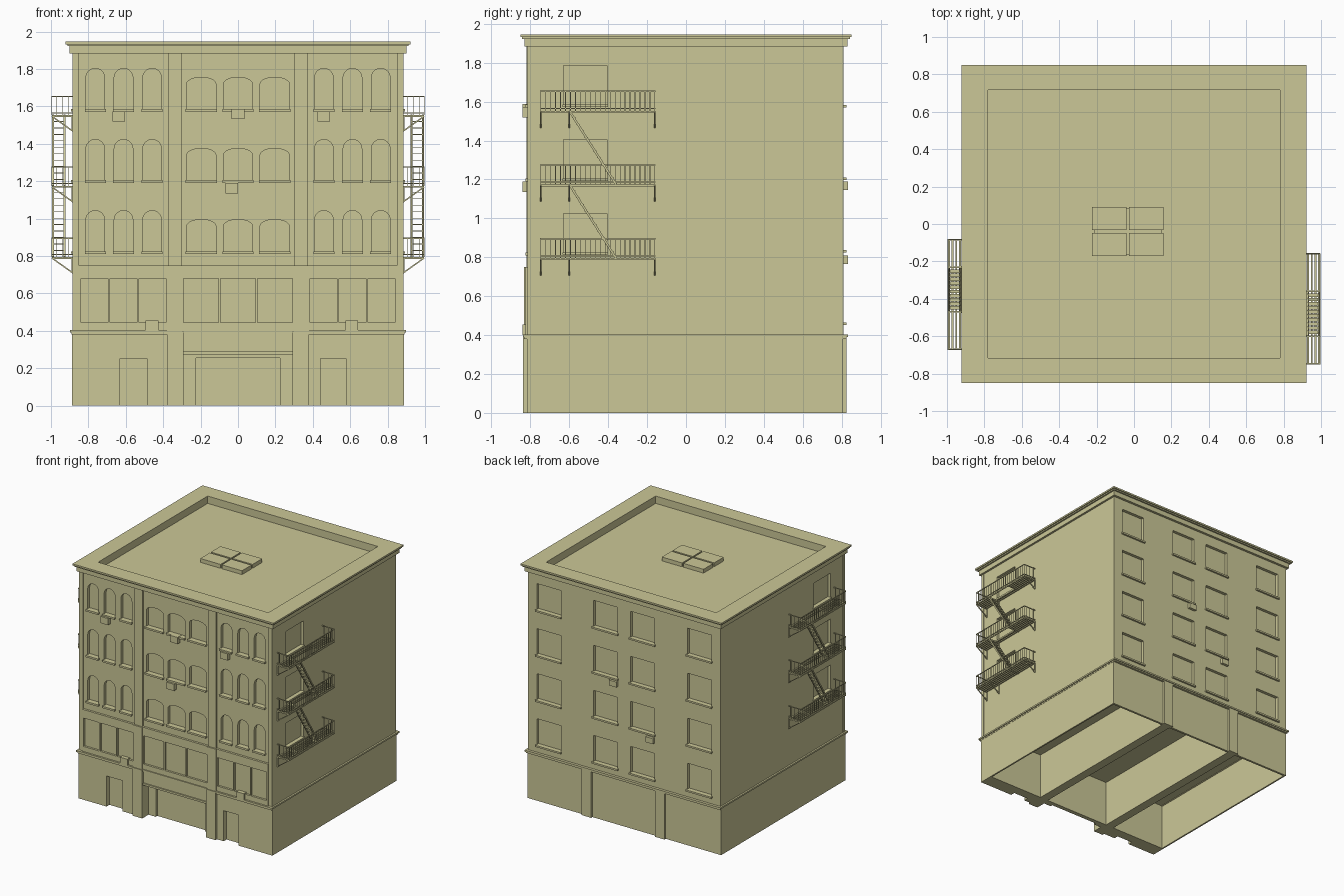
import bpy, bmesh, math
from mathutils import Vector, Matrix

cube = bpy.data.objects.get("Cube")
if cube:
    bpy.data.objects.remove(cube, do_unlink=True)

stone = bpy.data.materials.new("pale_stone")
stone.use_nodes = True
colour = (0.6, 0.575, 0.31, 1)
stone.diffuse_color = colour
stone.node_tree.nodes["Principled BSDF"].inputs["Base Color"].default_value = colour


class Part:
    """Collects simple solids into one named object."""

    def __init__(self, name):
        self.name, self.bm = name, bmesh.new()

    def box(self, x0, x1, y0, y1, z0, z1):
        size = Matrix.Diagonal((x1 - x0, y1 - y0, z1 - z0, 1))
        mid = Matrix.Translation(((x0 + x1) / 2, (y0 + y1) / 2, (z0 + z1) / 2))
        bmesh.ops.create_cube(self.bm, size=1, matrix=mid @ size)

    def bar(self, a, b, w=0.005):
        a, b = Vector(a), Vector(b)
        turn = (b - a).to_track_quat('Z', 'Y').to_matrix().to_4x4()
        size = Matrix.Diagonal((w, w, (b - a).length, 1))
        bmesh.ops.create_cube(self.bm, size=1, matrix=Matrix.Translation((a + b) / 2) @ turn @ size)

    def arch(self, x, half, z0, z1, rise, y0, y1):
        pts = [(x - half, z0), (x + half, z0)]
        for i in range(13):
            t = math.pi * i / 12
            pts.append((x + half * math.cos(t), z1 - rise + rise * math.sin(t)))
        face = self.bm.faces.new([self.bm.verts.new((px, y0, pz)) for px, pz in pts])
        out = bmesh.ops.extrude_face_region(self.bm, geom=[face])
        moved = [v for v in out["geom"] if isinstance(v, bmesh.types.BMVert)]
        bmesh.ops.translate(self.bm, verts=moved, vec=(0, y1 - y0, 0))

    def done(self, cutter=None):
        bmesh.ops.recalc_face_normals(self.bm, faces=self.bm.faces[:])
        mesh = bpy.data.meshes.new(self.name)
        self.bm.to_mesh(mesh)
        self.bm.free()
        mesh.materials.append(stone)
        ob = bpy.data.objects.new(self.name, mesh)
        bpy.context.collection.objects.link(ob)
        if cutter:
            mod = ob.modifiers.new("openings", 'BOOLEAN')
            mod.operation, mod.solver, mod.object = 'DIFFERENCE', 'EXACT', cutter
            mod.use_self = True
            bpy.context.view_layer.objects.active = ob
            bpy.ops.object.modifier_apply(modifier=mod.name)
            bpy.data.objects.remove(cutter, do_unlink=True)
        return ob


FLOORS = [0.825, 1.205, 1.585]
SIDE_BAY = [0.459, 0.612, 0.763]

# Upper walls with recessed windows, and their sills
walls, cuts, sills = Part("upper_walls"), Part("window_cutter"), Part("window_sills")
walls.box(-0.883, 0.883, -0.806, 0.81, 0.39, 1.885)
for z in FLOORS:
    front = [(s * x, 0.05, 0.218, 0.05) for s in (-1, 1) for x in SIDE_BAY]
    front += [(x, 0.078, 0.17, 0.035) for x in (-0.196, 0, 0.196)]
    for x, half, height, rise in front:
        cuts.arch(x, half, z, z + height, rise, -0.9, -0.78)
        sills.box(x - half - 0.006, x + half + 0.006, -0.825, -0.78, z - 0.015, z)
    for s in (-1, 1):
        cuts.box(min(s * 0.86, s), max(s * 0.86, s), -0.63, -0.405, z, z + 0.2)
        sills.box(min(s * 0.86, s * 0.893), max(s * 0.86, s * 0.893),
                  -0.636, -0.4, z - 0.012, z)
for k in range(4):
    z = 0.465 + 0.373 * k
    for x in (-0.69, -0.17, 0.17, 0.69):
        cuts.box(x - 0.11, x + 0.11, 0.785, 0.9, z, z + 0.215)
        sills.box(x - 0.118, x + 0.118, 0.78, 0.825, z - 0.014, z)
walls.done(cuts.done())
sills.done()

# Shop-level panels with large recessed panes
shop, cuts = Part("shop_level"), Part("shop_cutter")
for x0, x1 in ((-0.85, -0.375), (-0.302, 0.302), (0.375, 0.85)):
    shop.box(x0, x1, -0.824, -0.80, 0.40, 0.75)
    step = (x1 - x0 - 0.012) / 3
    for i in range(3):
        a = x0 + 0.006 + i * step
        cuts.box(a + 0.005, a + step - 0.005, -0.9, -0.807, 0.445, 0.68)
shop.done(cuts.done())

# Pilasters dividing the facade
pil = Part("pilasters")
for s in (-1, 1):
    def pair(a, b, y0, y1, z0, z1):
        pil.box(min(s * a, s * b), max(s * a, s * b), y0, y1, z0, z1)
    pair(0.303, 0.372, -0.82, -0.79, 0.75, 1.89)
    pair(0.297, 0.38, -0.832, -0.79, 0.40, 0.75)
    pair(0.292, 0.38, -0.838, -0.79, 0, 0.40)
    pair(0.292, 0.38, 0.79, 0.825, 0, 0.385)
    pair(0.85, 0.884, -0.816, -0.79, 0.40, 1.89)
pil.done()

# Hollow ground floor: three cells open below, entrances cut in the front
base, cuts = Part("ground_floor"), Part("ground_cutter")
base.box(-0.888, 0.888, -0.818, 0.808, 0, 0.392)
for x0, x1 in ((-0.875, -0.375), (-0.3, 0.3), (0.375, 0.875)):
    cuts.box(x0, x1, -0.70, 0.79, -0.1, 0.385)
cuts.box(-0.291, 0.291, -0.9, -0.755, -0.1, 0.272)
cuts.box(-0.225, 0.225, -0.8, -0.735, -0.1, 0.255)
cuts.box(-0.632, -0.486, -0.9, -0.78, -0.1, 0.253)
cuts.box(0.442, 0.578, -0.9, -0.78, -0.1, 0.253)
base.done(cuts.done())

# Ledge over the ground floor, and the lintel of the main entrance
ledge = Part("ground_ledge")
for z0, z1, o in ((0.38, 0.39, 0.0), (0.39, 0.403, 0.007)):
    for s in (-1, 1):
        ledge.box(min(s * 0.38, s * (0.89 + o)), max(s * 0.38, s * (0.89 + o)),
                  -0.832 - o, -0.79, z0, z1)
        ledge.box(min(s * 0.87, s * (0.89 + o)), max(s * 0.87, s * (0.89 + o)),
                  -0.8, 0.825 + o, z0, z1)
    ledge.box(-0.292, 0.292, -0.825 - o, -0.79, z0, z1)
    ledge.box(-0.88, 0.88, 0.79, 0.825 + o, z0, z1)
ledge.box(-0.291, 0.291, -0.828, -0.80, 0.272, 0.288)
ledge.done()

# Cornice, a stepped frame around the sunken roof
cornice = Part("cornice")
for ox, oy, z0, z1 in ((0.9, 0.83, 1.883, 1.922), (0.912, 0.842, 1.922, 1.932),
                       (0.921, 0.851, 1.932, 1.946)):
    for s in (-1, 1):
        cornice.box(min(s * 0.78, s * ox), max(s * 0.78, s * ox), -oy, oy, z0, z1)
        cornice.box(-0.78, 0.78, min(s * 0.717, s * oy), max(s * 0.717, s * oy), z0, z1)
cornice.done()

# Four-pane skylight
sky = Part("skylight")
for x0, x1 in ((-0.225, -0.04), (-0.028, 0.157)):
    for y0, y1 in ((-0.172, -0.048), (-0.033, 0.092)):
        sky.box(x0, x1, y0, y1, 1.88, 1.917)
sky.box(-0.215, 0.147, -0.162, 0.082, 1.88, 1.905)
sky.done()

# Air conditioners under some windows
units = Part("air_conditioners")
for x, z in ((-0.638, 1.518), (0, 1.532), (0.459, 1.518), (-0.033, 1.135),
             (-0.46, 0.4), (0.608, 0.4)):
    units.box(x - 0.034, x + 0.034, -0.84, -0.79, z, z + 0.055)
for x, z in ((0.09, 1.145), (-0.245, 0.765)):
    units.box(x - 0.034, x + 0.034, 0.79, 0.832, z, z + 0.045)
units.done()

# Fire escape: slatted landings, railings, braces and stairs
Y0, Y1, TOP, FOOT = -0.747, -0.16, -0.60, -0.36
XI, XO = 0.884, 0.995


def fire_escape(name):
    p = Part(name)
    decks = [0.795, 1.175, 1.553]
    for k, z in enumerate(decks):
        # landing, left open above the stairs
        for i in range(6):
            x = XI + 0.008 + i * 0.0195
            runs = [(Y0, Y1)] if k == 0 or x < 0.92 else [(Y0, TOP), (FOOT, Y1)]
            for a, b in runs:
                p.box(x - 0.005, x + 0.005, a, b, z - 0.008, z)
        for y in (Y0, TOP, FOOT, Y1):
            p.box(XI, XO, y - 0.004, y + 0.004, z - 0.01, z)
        p.box(XO - 0.006, XO, Y0, Y1, z - 0.01, z)
        # railing
        for h in (0.1, 0.012):
            p.bar((XO, Y0, z + h), (XO, Y1, z + h), 0.006)
            for y in (Y0, Y1):
                p.bar((XI, y, z + h), (XO, y, z + h), 0.006)
        for i in range(24):
            y = Y0 + (Y1 - Y0) * i / 23
            p.bar((XO, y, z), (XO, y, z + 0.1), 0.0035)
        for y in (Y0, Y1):
            for x in (XI + 0.02, XI + 0.055, XI + 0.085):
                p.bar((x, y, z), (x, y, z + 0.1), 0.0035)
        # wall braces
        for y in (Y0, TOP, Y1):
            p.bar((XI, y, z - 0.085), (XO, y, z - 0.006), 0.007)
            p.bar((XI + 0.003, y, z - 0.085), (XI + 0.003, y, z), 0.006)
        # stairs down to the landing below
        if k:
            low = decks[k - 1]
            for x in (0.928, 0.988):
                p.bar((x, TOP, z), (x, FOOT, low), 0.011)
            for i in range(1, 11):
                t = i / 11
                y, zz = TOP + (FOOT - TOP) * t, z + (low - z) * t
                p.box(0.928, 0.988, y - 0.009, y + 0.009, zz - 0.002, zz + 0.002)
    return p.done()


fire_escape("left_fire_escape")
other = fire_escape("right_fire_escape")
other.data.transform(Matrix.Translation((0, -0.83, 0)) @ Matrix.Rotation(math.pi, 4, 'Z'))
